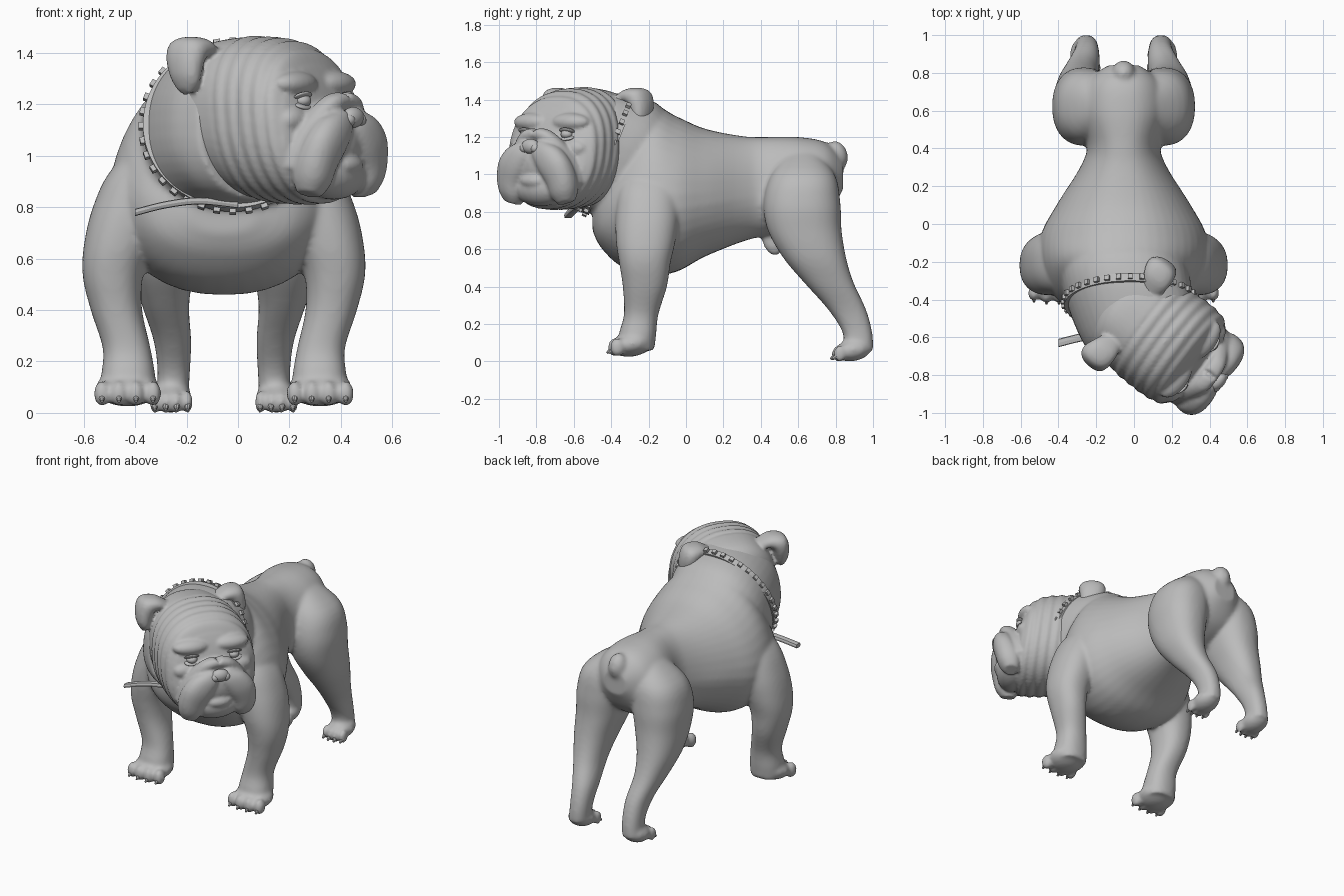
import bpy, bmesh, math
from mathutils import Vector, Matrix

cube = bpy.data.objects.get("Cube")
if cube:
    bpy.data.objects.remove(cube, do_unlink=True)

grey = bpy.data.materials.new("plain grey")
grey.use_nodes = True
grey.diffuse_color = (0.5, 0.5, 0.5, 1)
grey.node_tree.nodes["Principled BSDF"].inputs["Base Color"].default_value = (0.5, 0.5, 0.5, 1)

MID = -0.055  # symmetry plane of the trunk


def resample(sections, steps=5):
    """Catmull-Rom interpolation of (centre, u, v) ellipse sections."""
    pts = [[c for vec in s for c in vec] for s in sections]
    pts = [pts[0]] + pts + [pts[-1]]
    out = []
    for i in range(1, len(pts) - 2):
        for k in range(steps):
            t = k / steps
            out.append([0.5 * (2 * b + (c - a) * t + (2 * a - 5 * b + 4 * c - d) * t * t
                               + (3 * b - a - 3 * c + d) * t ** 3)
                        for a, b, c, d in zip(*pts[i - 1:i + 3])])
    out.append(pts[-1])
    return [(Vector(p[:3]), Vector(p[3:6]), Vector(p[6:])) for p in out]


def skin(bm, rings, sides=40, power=0.88):
    """Closed tube through elliptical rings."""
    def soft(x):
        return math.copysign(abs(x) ** power, x)
    loops = []
    for c, u, v in rings:
        angles = [2 * math.pi * i / sides for i in range(sides)]
        loops.append([bm.verts.new(c + u * soft(math.cos(a)) + v * soft(math.sin(a))) for a in angles])
    for a, b in zip(loops, loops[1:]):
        for i in range(sides):
            j = (i + 1) % sides
            bm.faces.new((a[i], a[j], b[j], b[i]))
    bm.faces.new(loops[0][::-1])
    bm.faces.new(loops[-1])


def loft(bm, sections, **kw):
    skin(bm, resample(sections), **kw)


def ball(bm, centre, radii, tilt=0):
    m = Matrix.Translation(centre) @ Matrix.Rotation(tilt, 4, 'X') @ Matrix.Diagonal((*radii, 1))
    bmesh.ops.create_uvsphere(bm, u_segments=24, v_segments=16, radius=1, matrix=m)


def finish(name, bm, voxel=None, smooth=0, sharp=False):
    bmesh.ops.recalc_face_normals(bm, faces=bm.faces)
    mesh = bpy.data.meshes.new(name)
    bm.to_mesh(mesh)
    bm.free()
    mesh.materials.append(grey)
    for p in mesh.polygons:
        p.use_smooth = not sharp
    ob = bpy.data.objects.new(name, mesh)
    bpy.context.collection.objects.link(ob)
    if voxel:
        rm = ob.modifiers.new("merge", 'REMESH')
        rm.mode, rm.voxel_size, rm.use_smooth_shade = 'VOXEL', voxel, True
        sm = ob.modifiers.new("soften", 'SMOOTH')
        sm.factor, sm.iterations = 0.5, smooth
    return ob


# ---- body: trunk, neck, legs, paws and tail merged together
body = bmesh.new()
trunk = [(-0.5, 0.84, 0.70, 0.13), (-0.455, 0.95, 0.61, 0.28), (-0.35, 1.2, 0.51, 0.39),
         (-0.2, 1.37, 0.46, 0.45), (-0.05, 1.31, 0.48, 0.44), (0.1, 1.245, 0.56, 0.36),
         (0.3, 1.205, 0.64, 0.235), (0.42, 1.2, 0.67, 0.2), (0.6, 1.2, 0.7, 0.25),
         (0.75, 1.17, 0.78, 0.21), (0.84, 1.08, 0.92, 0.09)]
loft(body, [((MID, y, (t + b) / 2), (w, 0, 0), (0, 0, (t - b) / 2)) for y, t, b, w in trunk])
for vert in body.verts:  # narrow the withers and back
    vert.co.x = MID + (vert.co.x - MID) * (1 - 0.45 * max(0, vert.co.z - 0.85))
loft(body, [((MID, -0.14, 0.99), (0.25, 0, 0), (0, 0.1, 0.2)),
            ((-0.045, -0.26, 1.05), (0.33, 0, 0), (0, 0.13, 0.31)),
            ((-0.02, -0.41, 1.115), (0.335, 0, 0), (0, 0.125, 0.31)),
            ((0.03, -0.52, 1.13), (0.29, 0.12, 0), (0, 0.06, 0.305)),
            ((0.08, -0.57, 1.13), (0.23, 0.17, 0), (0, 0.03, 0.3))])

# leg sections: z, x, y, half width, half depth
front_leg = [(1.1, 0.22, -0.19, 0.05, 0.07), (0.95, 0.31, -0.2, 0.125, 0.15), (0.8, 0.36, -0.205, 0.15, 0.17),
             (0.65, 0.41, -0.215, 0.135, 0.16),
             (0.53, 0.432, -0.22, 0.117, 0.138), (0.4, 0.418, -0.22, 0.1, 0.118),
             (0.25, 0.378, -0.24, 0.093, 0.092), (0.14, 0.372, -0.26, 0.105, 0.1), (0.06, 0.37, -0.26, 0.1, 0.09)]
hind_leg = [(1.14, 0.1, 0.62, 0.04, 0.06), (1.0, 0.175, 0.625, 0.15, 0.17), (0.85, 0.205, 0.62, 0.17, 0.205),
            (0.7, 0.22, 0.635, 0.152, 0.197), (0.55, 0.235, 0.69, 0.122, 0.167), (0.42, 0.227, 0.765, 0.092, 0.132),
            (0.28, 0.2, 0.86, 0.073, 0.102), (0.16, 0.195, 0.915, 0.063, 0.08), (0.06, 0.2, 0.925, 0.062, 0.077)]
claws = bmesh.new()
for side in (-1, 1):
    for leg in (front_leg, hind_leg):
        loft(body, [((MID + side * x, y, z), (rx, 0, 0), (0, ry, 0)) for z, x, y, rx, ry in leg])
    for x, y, z, w, d, h in ((0.375, -0.285, 0.095, 0.125, 0.115, 0.068), (0.205, 0.895, 0.062, 0.08, 0.1, 0.06)):
        # paw pad, four toes and their short claws
        ball(body, (MID + side * x, y, z), (w, d, h), 0.2)
        for k in (-1.5, -0.5, 0.5, 1.5):
            tx = MID + side * x + k * w * 0.53
            ty = y - d * (0.86 - 0.1 * abs(k))
            ball(body, (tx, ty, z - 0.02), (w * 0.26, d * 0.36, h * 0.75))
            m = Matrix.Translation((tx, ty - d * 0.27, z - 0.04)) @ Matrix.Rotation(math.radians(125), 4, 'X')
            bmesh.ops.create_cone(claws, cap_ends=True, segments=8, radius1=0.016, radius2=0.006,
                                  depth=0.035, matrix=m)
ball(body, (MID, 0.805, 1.1), (0.06, 0.06, 0.08), 0.25)
ball(body, (MID, 0.46, 0.64), (0.035, 0.05, 0.08), 0.4)
finish("body", body, 0.012, 9)
finish("claws", claws, sharp=True)

# ---- head: built facing its own +y, then turned to the side
turn = Matrix(((0.6, 0.8, 0, -0.02), (0.8, -0.6, 0, -0.48), (0, 0, 1, 0), (0, 0, 0, 1)))
head = bmesh.new()
skull = [(-0.13, 1.17, 0.15, 0.2), (-0.05, 1.16, 0.25, 0.275), (0.08, 1.15, 0.285, 0.31),
         (0.2, 1.14, 0.295, 0.32), (0.32, 1.13, 0.295, 0.315), (0.4, 1.11, 0.28, 0.29),
         (0.445, 1.085, 0.24, 0.235), (0.475, 1.07, 0.15, 0.15)]
rings = []
for c, u, v in resample([((0, f, z), (w, 0, 0), (0, -0.12 * h, h)) for f, z, w, h in skull], 9):
    # skin folds around the face
    fold = 1 + 0.04 * (abs(math.sin((c.y - 0.12) * math.pi / 0.062)) - 0.5) if 0.12 < c.y < 0.43 else 1
    rings.append((c, u * fold, v * fold))
skin(head, rings, sides=56)
ball(head, (0, 0.47, 1.06), (0.2, 0.125, 0.155))
ball(head, (0, 0.49, 0.93), (0.17, 0.1, 0.1))
ball(head, (0, 0.56, 0.965), (0.08, 0.045, 0.04))
for side in (-1, 1):
    # jowls, nose fold, brow, cheek and ear
    loft(head, [((side * s, f, z), (a, 0, 0.3 * a * side), (0, b, 0)) for s, f, z, a, b in (
        (0.03, 0.55, 1.17, 0.04, 0.04), (0.08, 0.555, 1.12, 0.08, 0.06), (0.13, 0.55, 1.05, 0.09, 0.07),
        (0.165, 0.53, 0.97, 0.08, 0.075), (0.175, 0.515, 0.9, 0.07, 0.07), (0.18, 0.505, 0.85, 0.045, 0.045))],
        sides=24)
    loft(head, [((side * s, f, z), (0, 0.045, 0), (0.02 * side, 0, 0.03)) for s, f, z in (
        (0, 0.53, 1.22), (0.07, 0.525, 1.2), (0.14, 0.495, 1.13), (0.2, 0.46, 1.03), (0.225, 0.44, 0.93))], sides=16)
    ball(head, (side * 0.125, 0.395, 1.28), (0.12, 0.065, 0.05))
    ball(head, (side * 0.17, 0.43, 1.14), (0.08, 0.045, 0.05))
    loft(head, [((side * s, f, z), (0, w, 0), (t * side * n, 0, t)) for s, f, z, w, t, n in (
        (0.15, 0.01, 1.385, 0.05, 0.035, 0), (0.22, 0.0, 1.42, 0.075, 0.04, 0.2),
        (0.275, -0.01, 1.41, 0.085, 0.045, 0.8), (0.3, -0.01, 1.36, 0.08, 0.04, 1.1),
        (0.312, 0.0, 1.29, 0.06, 0.03, 1.2), (0.315, 0.0, 1.25, 0.025, 0.014, 1))], sides=24)
head.transform(turn)
finish("head", head, 0.0105, 2)

# ---- eyes with lids, and the nose
face = bmesh.new()
for side in (-1, 1):
    ball(face, (side * 0.135, 0.44, 1.215), (0.034, 0.034, 0.026))
    for tilt, dz in ((0.5, 0.018), (-0.5, -0.018)):
        ball(face, (side * 0.137, 0.443, 1.215 + dz), (0.048, 0.03, 0.011), tilt)
face.transform(turn)
finish("eyes", face)
nose = bmesh.new()
ball(nose, (0, 0.585, 1.15), (0.055, 0.035, 0.04))
for side in (-1, 1):
    ball(nose, (side * 0.035, 0.583, 1.14), (0.03, 0.033, 0.028))
nose.transform(turn)
finish("nose", nose)

# ---- collar band with square studs and a loose strap end
band, studs = bmesh.new(), bmesh.new()
mid, u, v = Vector((-0.02, -0.41, 1.115)), Vector((0.338, 0, 0)), Vector((0, 0.126, 0.313))
axis = u.cross(v).normalized()
count, loops = 72, []
for i in range(count):
    a = 2 * math.pi * i / count
    out = u * math.cos(a) + v * math.sin(a)
    across = out.normalized()
    loops.append([band.verts.new(mid + out + across * r + axis * w)
                  for r, w in ((-0.02, -0.022), (0.012, -0.022), (0.012, 0.022), (-0.02, 0.022))])
    if i % 2 == 0:
        frame = Matrix((across, axis.cross(across), axis)).transposed().to_4x4()
        bmesh.ops.create_cube(studs, size=0.026, matrix=Matrix.Translation(mid + out + across * 0.016) @ frame)
for i in range(count):
    a, b = loops[i], loops[(i + 1) % count]
    for k in range(4):
        n = (k + 1) % 4
        band.faces.new((a[k], a[n], b[n], b[k]))
finish("collar", band, sharp=True)
finish("collar_studs", studs, sharp=True)
strap = bmesh.new()
loft(strap, [((x, y, z), (0, 0.022, 0), (0, 0, 0.014)) for x, y, z in (
    (0.0, -0.55, 0.81), (-0.15, -0.575, 0.825), (-0.28, -0.6, 0.81), (-0.4, -0.63, 0.78))], sides=8, power=0.5)
finish("strap_end", strap, sharp=True)
